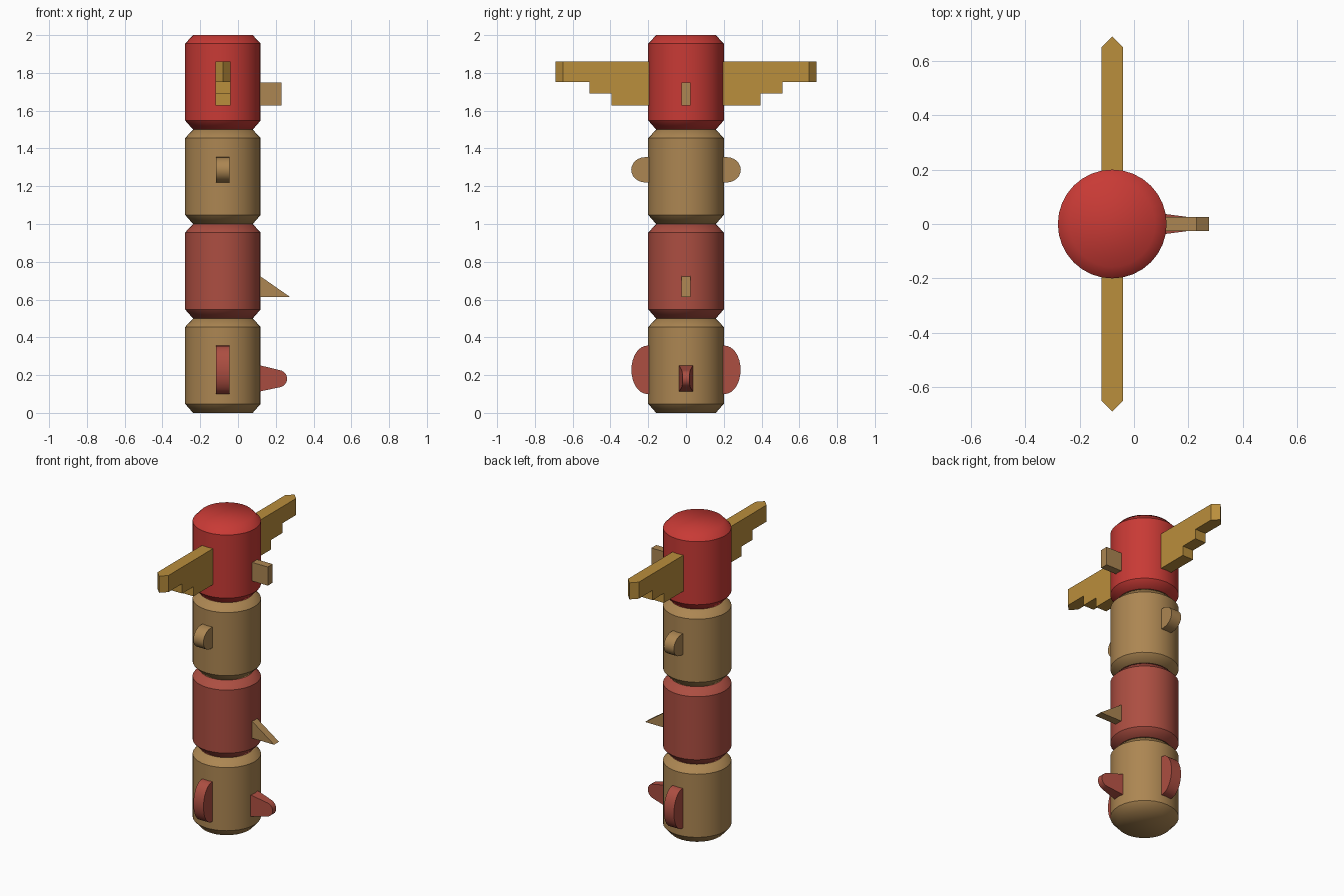
import bpy, bmesh, math
from mathutils import Vector

if "Cube" in bpy.data.objects:
    bpy.data.objects.remove(bpy.data.objects["Cube"])

CX = -0.08          # pole axis
R, R_NECK = 0.2, 0.158


def material(name, rgb):
    m = bpy.data.materials.new(name)
    lin = [(c / 255 / 12.92) if c < 10 else ((c / 255 + 0.055) / 1.055) ** 2.4 for c in rgb]
    m.diffuse_color = (*lin, 1)
    m.use_nodes = True
    m.node_tree.nodes["Principled BSDF"].inputs["Base Color"].default_value = m.diffuse_color
    return m


RED = material("bright red", (200, 58, 53))
BRICK = material("brick red", (172, 78, 65))
TAN = material("tan wood", (172, 134, 82))
GOLD = material("golden wood", (186, 142, 60))


def finish(name, bm, mat):
    bmesh.ops.recalc_face_normals(bm, faces=bm.faces)
    me = bpy.data.meshes.new(name)
    bm.to_mesh(me)
    bm.free()
    me.materials.append(mat)
    ob = bpy.data.objects.new(name, me)
    bpy.context.collection.objects.link(ob)
    return ob


def pole_segment(name, z0, mat, n=32):
    """Barrel with chamfered ends; only the chamfer/side rings are sharp."""
    bm = bmesh.new()
    rings = []
    for r, z in ((R_NECK, 0), (R, 0.048), (R, 0.455), (R_NECK, 0.5)):
        rings.append([bm.verts.new((CX + r * math.cos(2 * math.pi * i / n),
                                    r * math.sin(2 * math.pi * i / n), z0 + z)) for i in range(n)])
    for a, b in zip(rings, rings[1:]):
        for i in range(n):
            j = (i + 1) % n
            bm.faces.new((a[i], a[j], b[j], b[i]))
    bm.faces.new(rings[0][::-1])
    bm.faces.new(rings[-1])
    wide = set(rings[1] + rings[2])
    for f in bm.faces:
        f.smooth = True
    for e in bm.edges:
        if all(v in wide for v in e.verts) and abs(e.verts[0].co.z - e.verts[1].co.z) < 1e-4:
            e.smooth = False
    return finish(name, bm, mat)


def prism(pts, place, half):
    """Extrude a 2D outline to +-half(u) across the direction given by place(u, v, w)."""
    bm = bmesh.new()
    a, b = [[bm.verts.new(place(u, v, s * half(u))) for u, v in pts] for s in (-1, 1)]
    bm.faces.new(a[::-1])
    bm.faces.new(b)
    for i in range(len(pts)):
        j = (i + 1) % len(pts)
        bm.faces.new((a[i], a[j], b[j], b[i]))
    return bm


def arc(cu, cv, ru, rv, a0, a1, n=12):
    out = []
    for i in range(n + 1):
        t = math.radians(a0 + (a1 - a0) * i / n)
        out.append((cu + ru * math.cos(t), cv + rv * math.sin(t)))
    return out


def smooth(ob):
    bpy.ops.object.select_all(action='DESELECT')
    ob.select_set(True)
    bpy.context.view_layer.objects.active = ob
    bpy.ops.object.shade_smooth_by_angle(angle=math.radians(30))


def front_place(u, v, w):       # outline in xz, thickness along y
    return (u, w, v)


# Pole
for i, (name, mat) in enumerate((("bear_segment", TAN), ("beak_segment", BRICK),
                                 ("ear_segment", TAN), ("winged_segment", RED))):
    pole_segment(name, 0.5 * i, mat)

# Paired parts on both sides
wing = [(0.17, 1.86), (0.69, 1.86), (0.69, 1.753), (0.51, 1.753),
        (0.51, 1.69), (0.395, 1.69), (0.395, 1.628), (0.17, 1.628)]
for side, s in (("right", 1), ("left", -1)):
    def side_place(u, v, w):    # outline in yz, thickness along x
        return (CX + w, s * u, v)

    # Stepped wing with wedge tip
    bm = prism(wing, side_place, lambda u: 0.039)
    bmesh.ops.bisect_plane(bm, geom=bm.verts[:] + bm.edges[:] + bm.faces[:],
                           plane_co=Vector((0, s * 0.65, 0)), plane_no=Vector((0, 1, 0)))
    for v in bm.verts:
        if abs(v.co.y) > 0.68:
            v.co.x = CX
    bmesh.ops.remove_doubles(bm, verts=bm.verts, dist=1e-4)
    finish("wing_" + side, bm, GOLD)

    # Small round ear
    ear = [(0.17, 1.22)] + arc(0.215, 1.287, 0.075, 0.067, -90, 90) + [(0.17, 1.354)]
    smooth(finish("small_ear_" + side, prism(ear, side_place, lambda u: 0.036), TAN))

    # Tall rounded limb
    limb = [(0.17, 0.1)] + arc(0.205, 0.228, 0.084, 0.128, -90, 90, 16) + [(0.17, 0.356)]
    smooth(finish("tall_limb_" + side, prism(limb, side_place, lambda u: 0.036), BRICK))

# Block beak on the top segment
finish("block_beak", prism([(0.09, 1.628), (0.23, 1.628), (0.23, 1.748), (0.09, 1.748)],
                           front_place, lambda u: 0.025), TAN)

# Pointed beak
finish("pointed_beak", prism([(0.09, 0.614), (0.275, 0.614), (0.12, 0.722), (0.09, 0.743)],
                             front_place, lambda u: 0.025), TAN)

# Tapered rounded snout
snout = [(0.09, 0.108)] + arc(0.213, 0.181, 0.047, 0.046, -78, 78) + [(0.09, 0.258)]
smooth(finish("snout", prism(snout, front_place,
                             lambda u: 0.036 - (u - 0.12) * 0.13), BRICK))
